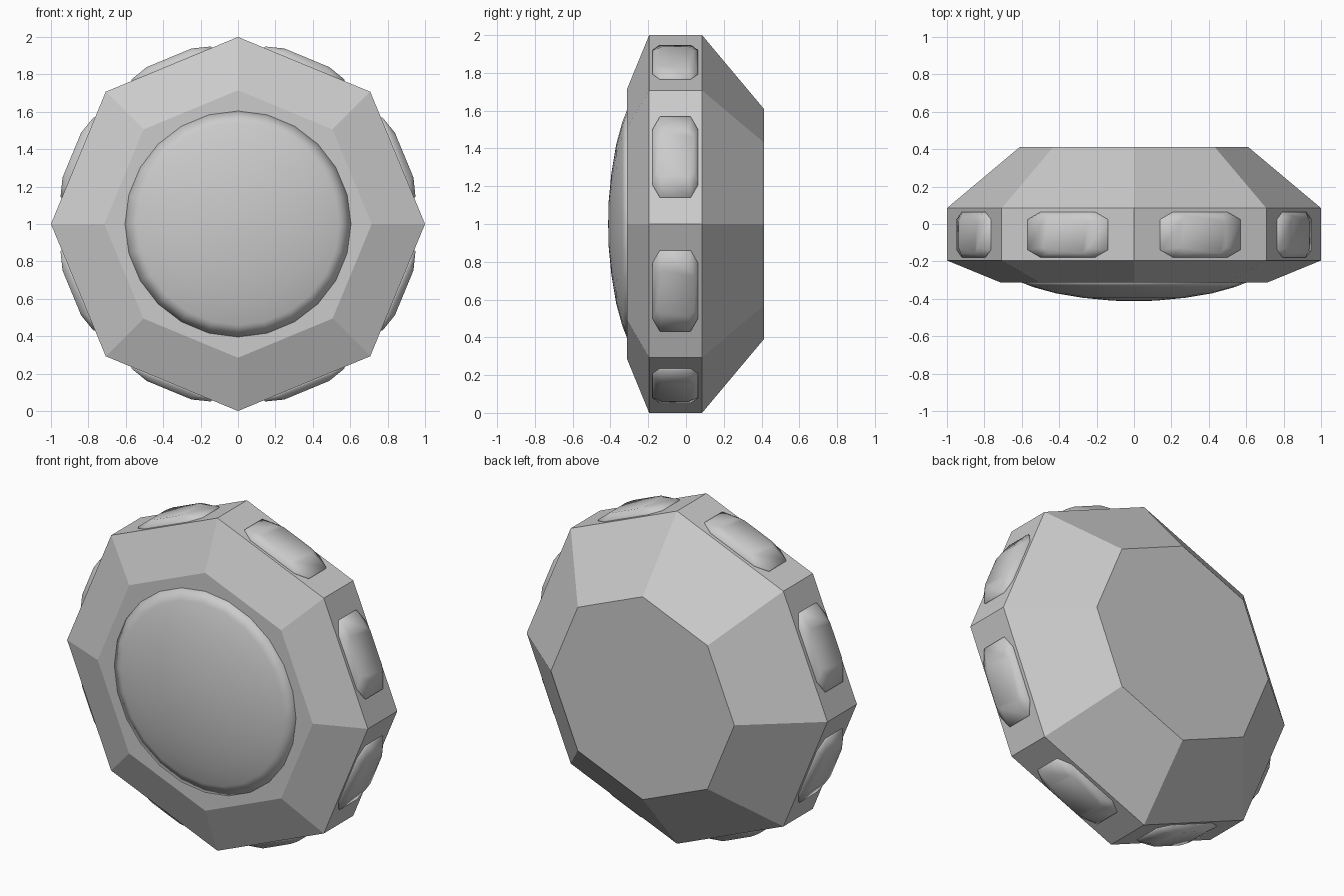
import bpy, bmesh
from math import sin, cos, pi

if "Cube" in bpy.data.objects:
    bpy.data.objects.remove(bpy.data.objects["Cube"])

CENTRE_Z = 1.0


def lathe(name, profile, sides, smooth=False):
    """Spin (radius, y) pairs around the front-to-back axis; zero radius closes to a point."""
    bm = bmesh.new()
    rings = []
    for r, y in profile:
        if r == 0:
            rings.append([bm.verts.new((0, y, CENTRE_Z))])
        else:
            rings.append([bm.verts.new((r * cos(2 * pi * i / sides), y,
                                        CENTRE_Z + r * sin(2 * pi * i / sides)))
                          for i in range(sides)])
    for a, b in zip(rings, rings[1:]):
        for i in range(sides):
            j = (i + 1) % sides
            if len(a) == 1:
                bm.faces.new((a[0], b[j], b[i]))
            else:
                bm.faces.new((a[i], a[j], b[j], b[i]))
    for ring in (rings[0], rings[-1]):
        if len(ring) > 1:
            bm.faces.new(ring)
    return finish(name, bm, smooth)


def finish(name, bm, smooth):
    bmesh.ops.recalc_face_normals(bm, faces=bm.faces)
    for f in bm.faces:
        f.smooth = smooth
    mesh = bpy.data.meshes.new(name)
    bm.to_mesh(mesh)
    bm.free()
    obj = bpy.data.objects.new(name, mesh)
    bpy.context.collection.objects.link(obj)
    return obj


def side_pad(name, angle):
    """Low rounded pad lying on one flat of the octagonal rim."""
    bm = bmesh.new()
    apothem, mid_y = cos(pi / 8), -0.057
    # half length, half width, corner cut along, corner cut across, height
    levels = [(0.235, 0.122, 0.075, 0.04, -0.01),
              (0.230, 0.121, 0.075, 0.04, 0.008),
              (0.130, 0.100, 0.030, 0.03, 0.038)]
    rings = []
    for hl, hw, cl, cw, h in levels:
        outline = [(hl, hw - cw), (hl - cl, hw), (cl - hl, hw), (-hl, hw - cw),
                   (-hl, cw - hw), (cl - hl, -hw), (hl - cl, -hw), (hl, cw - hw)]
        d = apothem + h
        rings.append([bm.verts.new((d * cos(angle) - t * sin(angle), mid_y + w,
                                    CENTRE_Z + d * sin(angle) + t * cos(angle)))
                      for t, w in outline])
    for a, b in zip(rings, rings[1:]):
        for i in range(8):
            j = (i + 1) % 8
            bm.faces.new((a[i], a[j], b[j], b[i]))
    bm.faces.new(rings[0])
    bm.faces.new(rings[-1])
    return finish(name, bm, True)


# Faceted octagonal housing
lathe("housing", [(0.715, -0.312), (1, -0.195), (1, 0.085), (0.61, 0.412)], 8)

# Shallow smooth dome set in the front face
lathe("front_dome", [(0, -0.412), (0.115, -0.41), (0.27, -0.395), (0.42, -0.37),
                     (0.54, -0.337), (0.635, -0.30)], 24, True)

# One pad on each flat of the rim
for k in range(8):
    side_pad(f"side_pad_{k + 1}", pi / 8 + k * pi / 4)
